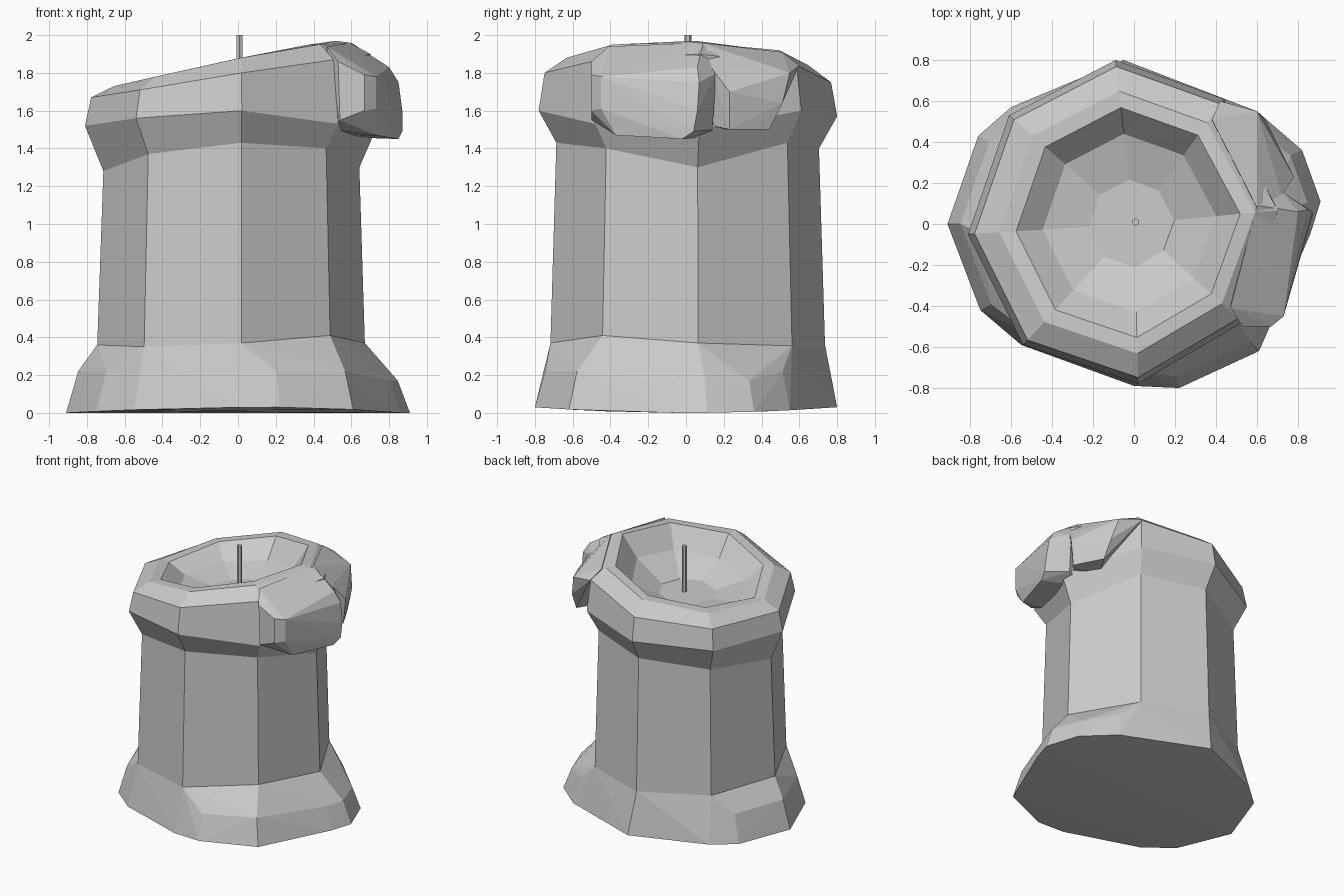
import bpy, bmesh

# Irregular octagon shared by every ring of the candle
OCT = [(0.73, 0.07), (0.44, 0.61), (-0.09, 0.80), (-0.61, 0.53),
       (-0.81, -0.05), (-0.54, -0.59), (0.02, -0.78), (0.53, -0.48)]


def finish(name, bm):
    bmesh.ops.recalc_face_normals(bm, faces=bm.faces[:])
    me = bpy.data.meshes.new(name)
    bm.to_mesh(me)
    bm.free()
    ob = bpy.data.objects.new(name, me)
    bpy.context.collection.objects.link(ob)
    return ob


def hull(name, pts):
    bm = bmesh.new()
    for p in pts:
        bm.verts.new(p)
    res = bmesh.ops.convex_hull(bm, input=bm.verts[:])
    junk = {e for e in res["geom_interior"] if isinstance(e, bmesh.types.BMVert)}
    if junk:
        bmesh.ops.delete(bm, geom=list(junk), context='VERTS')
    return finish(name, bm)


def ring(scale, zs):
    return [(x * scale, y * scale, z) for (x, y), z in zip(OCT, zs)]


# Wax column, tilted rim and hollow top: one skin of eight-sided rings
low = ring(0.92, [.37, .355, .36, .36, .36, .35, .37, .41])
rings = [
    low,
    ring(0.88, [1.30, 1.43, 1.40, 1.34, 1.28, 1.37, 1.43, 1.40]),
    ring(1.00, [1.50, 1.60, 1.57, 1.53, 1.52, 1.56, 1.60, 1.53]),
    ring(0.96, [1.90, 1.84, 1.75, 1.69, 1.67, 1.71, 1.80, 1.87]),
    ring(0.81, [1.96, 1.92, 1.84, 1.76, 1.73, 1.78, 1.88, 1.95]),
    ring(0.71, [1.97, 1.92, 1.84, 1.77, 1.73, 1.79, 1.88, 1.95]),
    ring(0.55, [1.81, 1.75, 1.70, 1.67, 1.66, 1.68, 1.73, 1.79]),
    ring(0.27, [1.65, 1.65, 1.64, 1.63, 1.63, 1.63, 1.64, 1.65]),
]
bm = bmesh.new()
vr = [[bm.verts.new(p) for p in r] for r in rings]
for a, b in zip(vr, vr[1:]):
    for i in range(8):
        j = (i + 1) % 8
        bm.faces.new((a[i], a[j], b[j], b[i]))
bm.faces.new(vr[-1])
finish("wax_column", bm)

# Spread foot of melted wax
base = [(0.91, 0.11), (0.82, 0.36), (0.60, 0.55), (-0.05, 0.80), (-0.60, 0.57),
        (-0.76, 0.43), (-0.91, 0.0), (-0.75, -0.42), (-0.55, -0.59),
        (0.0, -0.79), (0.22, -0.80), (0.61, -0.62), (0.86, -0.05)]
foot = [(x, y, 0.03 * (y / 0.8) ** 2) for x, y in base]
foot += [(x * 0.93, y * 0.93, 0.22 - 0.05 * (x > 0.7)) for x, y in base]
hull("wax_foot", foot + low)

# Large overhanging drip on the right
hull("large_drip", [
    (0.53, -0.50, 1.86), (0.54, -0.50, 1.55), (0.67, -0.50, 1.79), (0.67, -0.50, 1.60),
    (0.73, -0.45, 1.78), (0.73, -0.45, 1.61), (0.73, -0.37, 1.47), (0.85, -0.02, 1.45),
    (0.87, 0.04, 1.49), (0.87, 0.06, 1.60), (0.85, 0.07, 1.75), (0.80, 0.06, 1.83),
    (0.60, 0.09, 1.96), (0.47, -0.41, 1.94), (0.72, 0.16, 1.80), (0.72, 0.14, 1.50),
    (0.55, 0.10, 1.46), (0.50, -0.38, 1.50)])

# Smaller drip behind it
hull("small_drip", [
    (0.78, 0.23, 1.70), (0.76, 0.23, 1.50), (0.65, 0.44, 1.50), (0.64, 0.51, 1.64),
    (0.60, 0.55, 1.80), (0.42, 0.60, 1.84), (0.60, 0.08, 1.96), (0.38, 0.51, 1.91),
    (0.72, 0.14, 1.82), (0.50, 0.20, 1.50), (0.68, 0.14, 1.52)])

# Wick
bpy.ops.mesh.primitive_cylinder_add(vertices=6, radius=0.018, depth=0.40,
                                    location=(0.008, 0.01, 1.80))
bpy.context.object.name = "wick"
